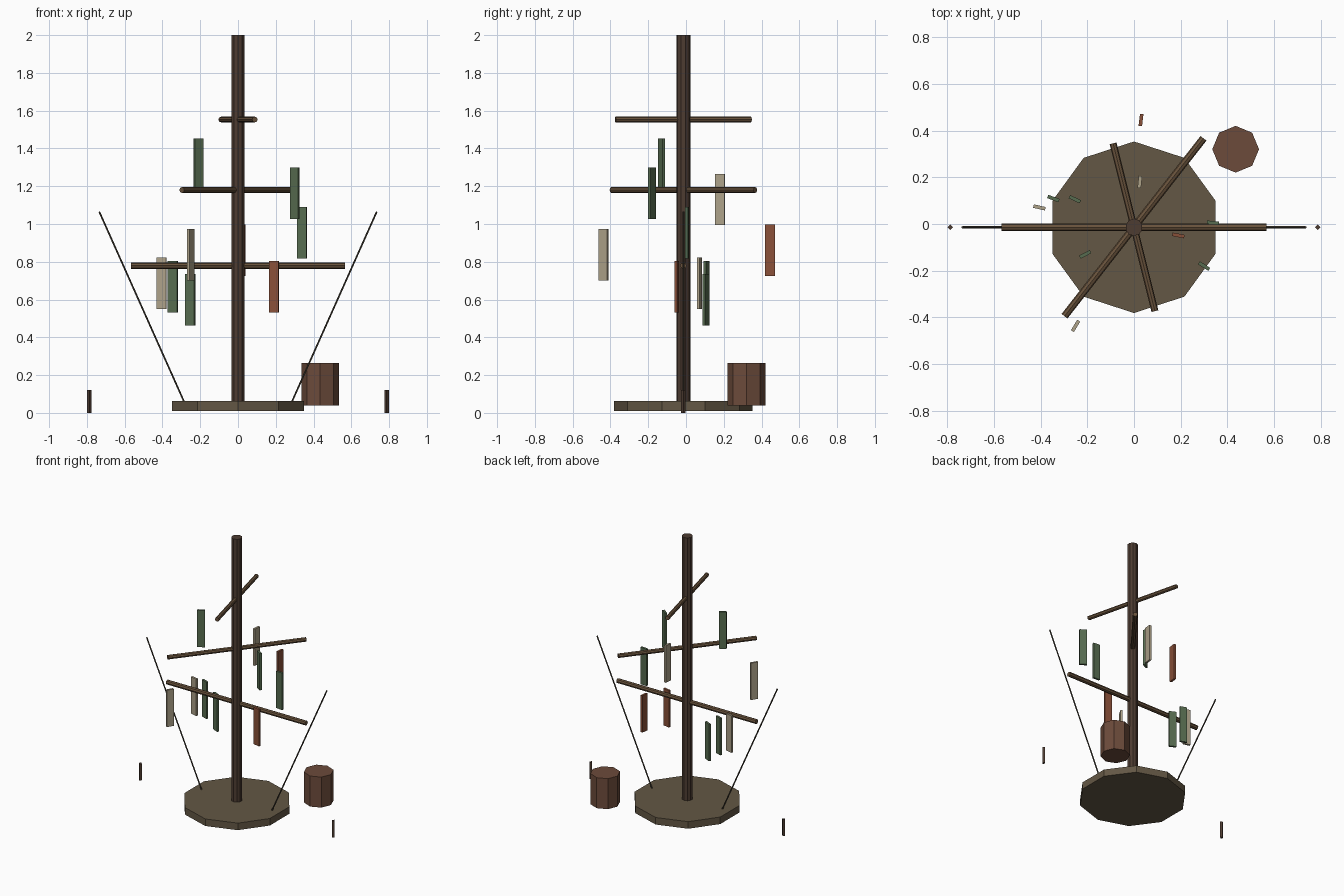
import bpy
from math import radians, cos, sin
from mathutils import Vector

if "Cube" in bpy.data.objects:
    bpy.data.objects.remove(bpy.data.objects["Cube"])

CY = -0.014  # y of the mast axis


def material(name, rgb):
    m = bpy.data.materials.new(name)
    m.diffuse_color = (*rgb, 1)
    m.use_nodes = True
    m.node_tree.nodes["Principled BSDF"].inputs["Base Color"].default_value = m.diffuse_color
    return m


MAST = material("dark_wood", (0.075, 0.045, 0.031))
SPAR = material("spar_wood", (0.14, 0.085, 0.045))
BASE = material("base_wood", (0.125, 0.095, 0.058))
KEG = material("barrel_wood", (0.15, 0.07, 0.043))
ROPE = material("rope", (0.06, 0.05, 0.035))
CLOTH = {
    "green": material("green_cloth", (0.095, 0.15, 0.08)),
    "beige": material("beige_cloth", (0.42, 0.36, 0.25)),
    "red": material("red_cloth", (0.25, 0.08, 0.04)),
}


def rod(name, a, b, radius, sides, mat, spin=0):
    """Flat-sided rod between two points."""
    a, b = Vector(a), Vector(b)
    bpy.ops.mesh.primitive_cylinder_add(vertices=sides, radius=radius,
                                        depth=(b - a).length, location=(a + b) / 2)
    o = bpy.context.object
    o.name = name
    o.data.materials.append(mat)
    d = b - a
    if abs(d.x) + abs(d.y) > 1e-6:
        o.rotation_euler = d.to_track_quat('Z', 'Y').to_euler()
    else:
        o.rotation_euler.z = spin
    return o


# Base disc and mast
rod("base_disc", (0, CY, 0.01), (0, CY, 0.062), 0.367, 10, BASE)
rod("mast", (0, CY, 0.02), (0, CY, 2.0), 0.037, 10, MAST)

# Crossbars, each turned 52 degrees further
for i, (z, half, r) in enumerate([(0.78, 0.567, 0.017), (1.18, 0.483, 0.016), (1.553, 0.37, 0.015)]):
    t = radians(52 * i)
    v = Vector((cos(t), sin(t), 0)) * half
    c = Vector((0, CY, z))
    rod(f"crossbar_{i + 1}", c - v, c + v, r, 8, SPAR)

# Guy ropes and ground pegs on both sides
for side, s in (("left", -1), ("right", 1)):
    rod(f"rope_{side}", (s * 0.285, CY, 0.057), (s * 0.735, CY, 1.065), 0.005, 5, ROPE)
    rod(f"peg_{side}", (s * 0.787, CY, 0), (s * 0.787, CY, 0.122), 0.012, 4, MAST)

# Barrel
rod("barrel", (0.435, 0.32, 0.04), (0.435, 0.32, 0.265), 0.1, 8, KEG)

# Hanging strips: x, y, top z, turn in degrees, colour
strips = [
    (0.03, 0.445, 0.998, 83, "red"), (0.025, 0.18, 1.266, 84, "beige"),
    (-0.345, 0.109, 0.803, -20, "green"), (-0.253, 0.106, 0.734, -25, "green"),
    (-0.405, 0.071, 0.823, -13, "beige"), (0.19, -0.049, 0.804, -11, "red"),
    (-0.209, -0.13, 1.452, 28, "green"), (0.3, -0.18, 1.298, -33, "green"),
    (0.338, 0.005, 1.09, -5, "green"), (-0.25, -0.436, 0.973, 59, "beige"),
]
for i, (x, y, top, turn, colour) in enumerate(strips):
    bpy.ops.mesh.primitive_cube_add(size=1, location=(x, y, top - 0.136),
                                    rotation=(0, 0, radians(turn)))
    o = bpy.context.object
    o.name = f"hanging_strip_{i + 1}"
    o.scale = (0.052, 0.015, 0.272)
    o.data.materials.append(CLOTH[colour])
